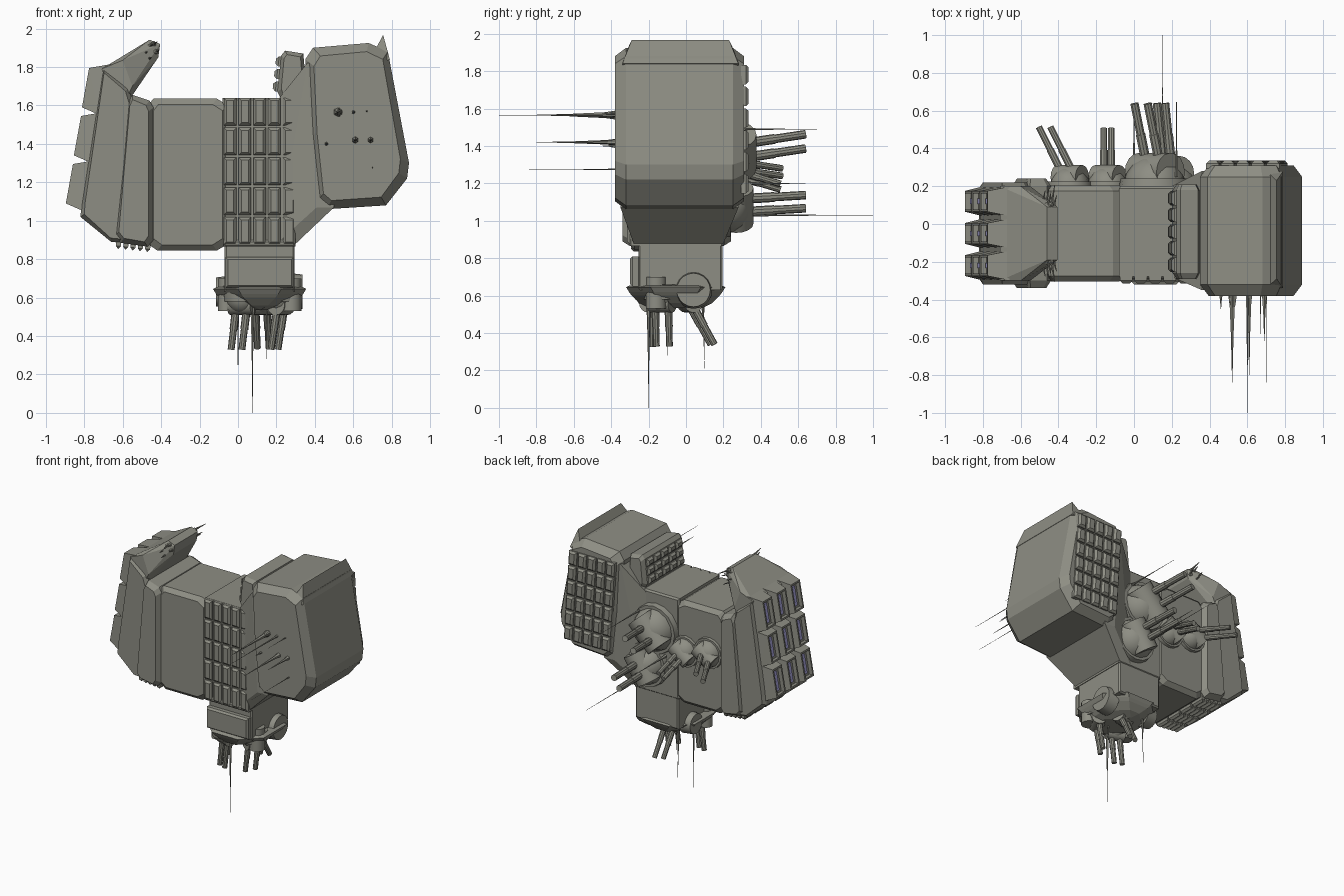
import bpy, bmesh, math
from mathutils import Vector as V, Matrix

if "Cube" in bpy.data.objects:
    bpy.data.objects.remove(bpy.data.objects["Cube"])

def mat(name, col):
    m = bpy.data.materials.new(name)
    m.diffuse_color = col
    m.use_nodes = True
    m.node_tree.nodes["Principled BSDF"].inputs["Base Color"].default_value = m.diffuse_color
    return m

HULL = mat("hull_grey", (0.27, 0.27, 0.23, 1))
GLOW = mat("glow_lilac", (0.42, 0.40, 0.75, 1))

def finish(bm, name, m=HULL, smooth=False):
    bmesh.ops.recalc_face_normals(bm, faces=bm.faces[:])
    me = bpy.data.meshes.new(name)
    bm.to_mesh(me)
    bm.free()
    me.materials.append(m)
    if smooth:
        me.shade_smooth()
        me.set_sharp_from_angle(angle=math.radians(35))
    ob = bpy.data.objects.new(name, me)
    bpy.context.scene.collection.objects.link(ob)
    return ob

def loft(bm, rings):
    rs = [[bm.verts.new(p) for p in r] for r in rings]
    for a, b in zip(rs, rs[1:]):
        for i in range(len(a)):
            j = (i + 1) % len(a)
            bm.faces.new((a[i], a[j], b[j], b[i]))
    bm.faces.new(rs[0])
    bm.faces.new(rs[-1])

def prism(name, prof, y0, y1, inset=0.04, depth=0.04):
    """xz profile run along y, with chamfered ends"""
    cx = (min(p[0] for p in prof) + max(p[0] for p in prof)) / 2
    cz = (min(p[1] for p in prof) + max(p[1] for p in prof)) / 2
    hx = max(p[0] for p in prof) - cx
    hz = max(p[1] for p in prof) - cz
    def ring(y, d):
        return [(cx + (x - cx) * (1 - d / hx), y, cz + (z - cz) * (1 - d / hz)) for x, z in prof]
    bm = bmesh.new()
    loft(bm, [ring(y0, inset), ring(y0 + depth, 0), ring(y1 - depth, 0), ring(y1, inset)])
    return finish(bm, name)

def hull(name, pts):
    bm = bmesh.new()
    for p in pts:
        bm.verts.new(p)
    bmesh.ops.convex_hull(bm, input=bm.verts[:])
    return finish(bm, name)

def spread(xz, y0, y1):
    return [(x, y, z) for x, z in xz for y in (y0, y1)]

def tiles(name, o, u, v, nu, nv, h=0.03, gap=0.006, ch=0.014):
    """grid of chamfered armour tiles facing u x v"""
    o, u, v = V(o), V(u), V(v)
    n = u.cross(v).normalized()
    un, vn = u.normalized(), v.normalized()
    bm = bmesh.new()
    for i in range(nu):
        for j in range(nv):
            c = o + u * ((i + .5) / nu) + v * ((j + .5) / nv)
            a, b = u.length / nu / 2 - gap, v.length / nv / 2 - gap
            def ring(d, k):
                return [c + un * s * (a - d) + vn * t * (b - d) + n * k
                        for s, t in ((-1, -1), (1, -1), (1, 1), (-1, 1))]
            loft(bm, [ring(0, -0.01), ring(0, h * .5), ring(ch, h)])
    return finish(bm, name)

def cyl(bm, p, q, r1, r2=None, n=12):
    p, q = V(p), V(q)
    d = q - p
    M = Matrix.Translation((p + q) / 2) @ d.to_track_quat('Z', 'Y').to_matrix().to_4x4()
    bmesh.ops.create_cone(bm, cap_ends=True, segments=n, radius1=r1,
                          radius2=r1 if r2 is None else r2, depth=d.length, matrix=M)

def needle(bm, p, q, r=0.016):
    """stepped antenna: foot, shaft, hair-thin tip"""
    p, q = V(p), V(q)
    cyl(bm, p, p.lerp(q, .15), r, r * .6, 6)
    cyl(bm, p.lerp(q, .15), p.lerp(q, .55), r * .6, r * .25, 6)
    cyl(bm, p.lerp(q, .55), q, r * .25, 0.001, 5)

def turret(name, pos, normal, aim, r, tip, off, br=0.02):
    """base ring, dome, side cheeks and twin barrels"""
    pos, n, d, off = V(pos), V(normal).normalized(), V(aim).normalized(), V(off)
    bm = bmesh.new()
    cyl(bm, pos - n * .06, pos + n * r * .25, r * 1.2, r * 1.1, 16)
    bmesh.ops.create_uvsphere(bm, u_segments=16, v_segments=8, radius=r,
                              matrix=Matrix.Translation(pos))
    side = d.cross(off).normalized()
    c = pos + n * r * .45
    cyl(bm, c - off.normalized() * r * .75, c + off.normalized() * r * .75, r * .62, None, 16)
    for s in (-1, 1):
        a = c + off * s
        cyl(bm, a, a + d * tip * .55, br * 1.15, None, 10)
        cyl(bm, a, a + d * tip, br, None, 10)
    return finish(bm, name, smooth=True)

# central body
prism("body_left", [(-.47, 1.60), (-.44, 1.635), (-.11, 1.635), (-.05, 1.60), (-.05, .88),
                    (-.11, .845), (-.42, .845), (-.47, .88)], -.305, .205, .03, .03)
prism("body_core", [(-.08, 1.64), (.30, 1.64), (.30, .87), (-.08, .87)], -.29, .20, .012, .012)
tiles("front_tiles", (-.08, -.285, .87), (.385, 0, 0), (0, 0, .775), 5, 5)
hull("head_flare", spread([(.2, 1.62), (.29, 1.62), (.2, .88), (.3, .88)], -.28, .2)
     + spread([(.36, 1.82), (.5, 1.82), (.41, 1.07), (.5, 1.07)], -.35, .28))

# large tilted head with crest and rear armour
prism("head", [(.35, 1.84), (.39, 1.90), (.68, 1.925), (.78, 1.88), (.89, 1.30), (.88, 1.22),
               (.77, 1.08), (.46, 1.06), (.41, 1.10), (.37, 1.45)], -.38, .31, .045, .06)
hull("head_crest", spread([(.755, 1.968)], -.29, .23)
     + spread([(.70, 1.86), (.79, 1.84), (.72, 1.80)], -.34, .28))
tiles("head_rear_tiles", (.82, .305, 1.14), (-.40, 0, 0), (-.045, 0, .70), 5, 6)
prism("head_side_pod", [(.225, 1.86), (.245, 1.885), (.34, 1.87), (.36, 1.64), (.22, 1.64), (.205, 1.67)],
      -.29, .21, .02, .03)
tiles("pod_tiles", (.208, .18, 1.665), (0, -.44, 0), (.022, 0, .195), 5, 3)

# left wing: collar, slab and raised arm
prism("wing_collar", [(-.57, 1.62), (-.55, 1.655), (-.46, 1.625), (-.44, 1.59), (-.44, .90),
                      (-.47, .865), (-.61, .885), (-.645, .92)], -.34, .24, .025, .04)
prism("wing_slab", [(-.70, 1.79), (-.57, 1.69), (-.54, 1.6), (-.60, .885), (-.66, .89), (-.82, 1.02), (-.815, 1.08)],
      -.32, .22, .02, .03)
hull("wing_arm", spread([(-.71, 1.79), (-.60, 1.835), (-.55, 1.70), (-.62, 1.55)], -.30, .20)
     + spread([(-.415, 1.85), (-.405, 1.92), (-.46, 1.942)], -.19, .09))
tiles("wing_belly_tiles", (-.64, .2, .885), (.19, 0, -.02), (0, -.5, 0), 5, 4)

# thruster blocks, 3 x 3, each with a recessed mouth and a light strip
for i in range(3):
    for j in range(3):
        dx, dz, y = -.042 * i, -.25 * i, .12 - .17 * j
        pts = spread([(-.775 + dx, 1.795 + dz), (-.812 + dx, 1.59 + dz)], y - .055, y + .055) \
            + spread([(-.66 + dx, 1.815 + dz), (-.72 + dx, 1.55 + dz)], y - .078, y + .078)
        bm = bmesh.new()
        for p in pts:
            bm.verts.new(p)
        bmesh.ops.convex_hull(bm, input=bm.verts[:])
        bmesh.ops.dissolve_limit(bm, angle_limit=.02, verts=bm.verts[:], edges=bm.edges[:])
        bmesh.ops.recalc_face_normals(bm, faces=bm.faces[:])
        f = min(bm.faces, key=lambda f: f.normal.x)
        c, n = f.calc_center_median(), f.normal.copy()
        bmesh.ops.inset_region(bm, faces=[f], thickness=.018, depth=0)
        ex = bmesh.ops.extrude_face_region(bm, geom=[f])
        bmesh.ops.translate(bm, vec=n * -.03, verts=[v for v in ex['geom'] if isinstance(v, bmesh.types.BMVert)])
        if f.is_valid:
            bm.faces.remove(f)
        finish(bm, f"thruster_block_{i}_{j}")
        g = c - n * .027
        hull(f"thruster_light_{i}_{j}", [(g.x + .18 * z + e, g.y + s * .014, g.z + z)
                                         for z in (-.07, .07) for s in (-1, 1) for e in (-.006, .006)])

for o in bpy.data.objects:
    if o.name.startswith("thruster_light"):
        o.data.materials[0] = GLOW

# neck and skirt
prism("neck", [(-.07, .90), (.295, .90), (.295, .63), (-.07, .63)], -.255, .195, .01, .01)
prism("neck_front_plate", [(-.065, .81), (.29, .81), (.29, .65), (-.065, .65)], -.30, -.24, .012, .015)
prism("neck_upper_band", [(-.075, .90), (.30, .90), (.30, .865), (-.075, .865)], -.305, .2, .01, .01)
bm = bmesh.new()
def octo(z, g):
    x0, x1, y0, y1, c = -.13 + g, .355 - g, -.32 + g, .21 - g, .13
    return [(x0 + c, y0, z), (x1 - c, y0, z), (x1, y0 + c, z), (x1, y1 - c, z),
            (x1 - c, y1, z), (x0 + c, y1, z), (x0, y1 - c, z), (x0, y0 + c, z)]
loft(bm, [octo(.655, .02), octo(.645, 0), octo(.62, .015), octo(.60, .03), octo(.56, .07), octo(.535, .12)])
finish(bm, "neck_skirt")
bm = bmesh.new()
cyl(bm, (.25, .04, .63), (.335, .04, .63), .10, .09, 20)
cyl(bm, (-.03, .04, .63), (-.115, .04, .63), .085, .075, 20)
cyl(bm, (.275, -.16, .53), (.275, -.16, .70), .055, None, 16)
cyl(bm, (-.06, -.16, .53), (-.06, -.16, .70), .045, None, 16)
finish(bm, "neck_drums", smooth=True)

# twin-barrel turrets: underside, then rear
DN, BK = (0, 0, -1), (0, 1, 0)
turret("under_turret_a", (.02, -.18, .60), DN, (-.12, 0, -1), .085, .235, (.028, -.01, 0), .018)
turret("under_turret_b", (.225, -.13, .60), DN, (-.15, .03, -1), .085, .235, (.018, .035, 0), .018)
turret("under_turret_c", (.12, .02, .60), DN, (.05, .55, -1), .085, .255, (.03, .01, 0), .018)
turret("rear_turret_upper", (.11, .2, 1.37), BK, (-.2, 1, .15), .165, .375, (.035, 0, .038), .023)
turret("rear_turret_lower", (.18, .2, 1.08), BK, (-.1, 1, .06), .15, .375, (.022, 0, .035), .023)
turret("rear_turret_outer", (-.34, .2, 1.30), BK, (-.5, 1, -.15), .105, .30, (.03, 0, .02), .018)
turret("rear_turret_mid", (-.14, .2, 1.26), BK, (0, 1, -.3), .105, .27, (.02, 0, .015), .018)

# antennas
bm = bmesh.new()
for x, z, tip, r in ((.52, 1.565, -.84, .026), (.60, 1.565, -1.0, .010), (.61, 1.42, -.80, .020),
                     (.69, 1.42, -.62, .020), (.46, 1.40, -.45, .018), (.67, 1.57, -.6, .006),
                     (.70, 1.275, -.84, .005)):
    needle(bm, (x, -.36, z), (x, tip, z), r)
for k in range(5):
    a = k * math.tau / 5
    cyl(bm, (.52 + .018 * math.cos(a), -.37, 1.565 + .018 * math.sin(a)),
        (.52 + .012 * math.cos(a), -.44, 1.565 + .012 * math.sin(a)), .008, .003, 5)
finish(bm, "head_antennas")
bm = bmesh.new()
needle(bm, (.15, .3, 1.03), (.15, 1.0, 1.03), .010)
needle(bm, (.225, .25, 1.49), (.225, .70, 1.49), .010)
needle(bm, (0, .25, 1.2), (0, .64, 1.2), .014)
needle(bm, (.075, -.2, .56), (.075, -.2, 0), .014)
needle(bm, (0, .09, .56), (0, .1, .21), .010)
needle(bm, (.15, -.1, .56), (.15, -.1, .28), .008)
finish(bm, "rear_and_under_antennas")

# sensor clusters on both edges of the arm tip
bm = bmesh.new()
for y0, s in ((.08, 1), (-.18, -1)):
    for k, (x, z) in enumerate(((-.43, 1.88), (-.46, 1.91), (-.49, 1.87), (-.47, 1.84), (-.44, 1.92))):
        bmesh.ops.create_icosphere(bm, subdivisions=1, radius=.017, matrix=Matrix.Translation((x, y0 + s * .02, z)))
        cyl(bm, (x, y0, z), (x + .02, y0 + s * (.07 + .014 * k), z + .01), .010, .002, 6)
finish(bm, "arm_sensors")
